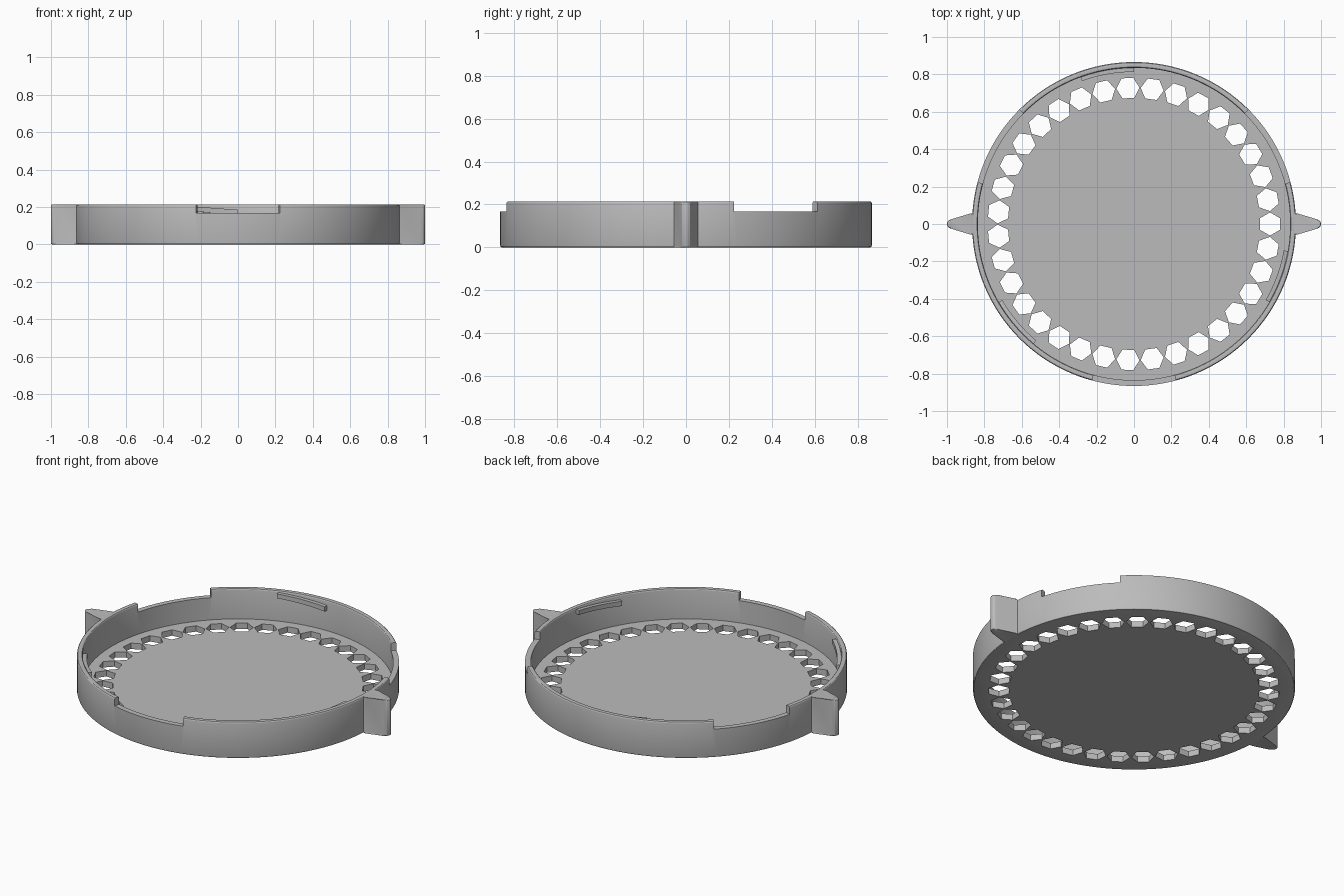
import bpy
import bmesh
from math import sin, cos, radians, tau

if "Cube" in bpy.data.objects:
    bpy.data.objects.remove(bpy.data.objects["Cube"])

OUTER, INNER, HEIGHT = 0.866, 0.835, 0.214
FLOOR, NOTCH_Z, EDGE = 0.035, 0.167, 0.008
STEPS = 180

grey = bpy.data.materials.new("plain grey")
grey.use_nodes = True
grey.diffuse_color = (0.5, 0.5, 0.5, 1)
grey.node_tree.nodes["Principled BSDF"].inputs["Base Color"].default_value = (0.5, 0.5, 0.5, 1)


def polar(r, angle, z):
    return (r * cos(angle), r * sin(angle), z)


def finish(bm, name):
    bmesh.ops.recalc_face_normals(bm, faces=bm.faces)
    mesh = bpy.data.meshes.new(name)
    bm.to_mesh(mesh)
    bm.free()
    mesh.materials.append(grey)
    obj = bpy.data.objects.new(name, mesh)
    bpy.context.collection.objects.link(obj)
    return obj


def activate(obj):
    bpy.ops.object.select_all(action="DESELECT")
    obj.select_set(True)
    bpy.context.view_layer.objects.active = obj


def smooth(obj):
    activate(obj)
    bpy.ops.object.shade_smooth_by_angle(angle=radians(30))


def cut(obj, cutter):
    cutter.hide_render = True
    mod = obj.modifiers.new("cut", "BOOLEAN")
    mod.operation = "DIFFERENCE"
    mod.solver = "EXACT"
    mod.object = cutter
    activate(obj)
    bpy.ops.object.modifier_apply(modifier=mod.name)
    bpy.data.objects.remove(cutter)


def prism(bm, points, z0, z1):
    low = [bm.verts.new((x, y, z0)) for x, y in points]
    high = [bm.verts.new((x, y, z1)) for x, y in points]
    bm.faces.new(low)
    bm.faces.new(high)
    for i in range(len(points)):
        j = (i + 1) % len(points)
        bm.faces.new((low[i], low[j], high[j], high[i]))


def sweep(bm, sections):
    """Skin a list of closed cross-sections and cap both ends."""
    rings = [[bm.verts.new(p) for p in s] for s in sections]
    n = len(rings[0])
    for a, b in zip(rings, rings[1:]):
        for i in range(n):
            j = (i + 1) % n
            bm.faces.new((a[i], a[j], b[j], b[i]))
    bm.faces.new(rings[0])
    bm.faces.new(rings[-1])


# Cup: floor, wall and softened edges turned from one profile
def corner(r, z, start):
    angles = [radians(start + a) for a in (0, 30, 60, 90)]
    return [(r + EDGE * cos(a), z + EDGE * sin(a)) for a in angles]


profile = (corner(OUTER - EDGE, EDGE, -90)
           + corner(OUTER - EDGE, HEIGHT - EDGE, 0)
           + corner(INNER + EDGE, HEIGHT - EDGE, 90)
           + [(INNER, FLOOR)])
bm = bmesh.new()
sweep(bm, [[polar(r, tau * i / STEPS, z) for i in range(STEPS)] for r, z in profile])
cup = finish(bm, "cup")

# Three notches in the rim
bm = bmesh.new()
for middle in (30, 150, 270):
    arc = [radians(middle - 15 + a) for a in range(0, 31, 5)]
    outline = [polar(0.95, a, 0)[:2] for a in arc]
    outline += [polar(0.75, a, 0)[:2] for a in reversed(arc)]
    prism(bm, outline, NOTCH_Z, HEIGHT + 0.1)
cut(cup, finish(bm, "notch_cutter"))

# Ring of six-sided drain holes
HOLES = 35
bm = bmesh.new()
for i in range(HOLES):
    turn = tau * i / HOLES
    cx, cy = polar(0.727, turn, 0)[:2]
    corners = [turn + tau * (k / 6 + 0.25) for k in range(6)]
    prism(bm, [(cx + 0.062 * cos(a), cy + 0.062 * sin(a)) for a in corners], -0.1, 0.1)
cut(cup, finish(bm, "hole_cutter"))
smooth(cup)

# Sloping locking ridges inside the wall
for number, start in enumerate((90, 210, 330), 1):
    sections = []
    for step in range(21):
        a, t = radians(start + step), step / 20
        low, high = 0.157 + 0.023 * t, 0.185 + 0.021 * t
        sections.append([polar(r, a, z) for r, z in
                         ((0.813, low), (0.842, low), (0.842, high), (0.813, high))])
    bm = bmesh.new()
    sweep(bm, sections)
    smooth(finish(bm, f"locking_ridge_{number}"))

# Tapered grip fins on both sides
half = [(0.85, 0.062), (0.875, 0.05), (0.975, 0.026), (0.992, 0.019), (1.0, 0.007)]
for name, side in (("left_grip", 1), ("right_grip", -1)):
    outline = half + [(x, -y) for x, y in reversed(half)]
    bm = bmesh.new()
    prism(bm, [(side * x, side * y) for x, y in outline], 0, HEIGHT)
    rims = [e for e in bm.edges if abs(e.verts[0].co.z - e.verts[1].co.z) < EDGE]
    bmesh.ops.bevel(bm, geom=rims, offset=0.006, segments=2, profile=0.5, affect="EDGES")
    smooth(finish(bm, name))
